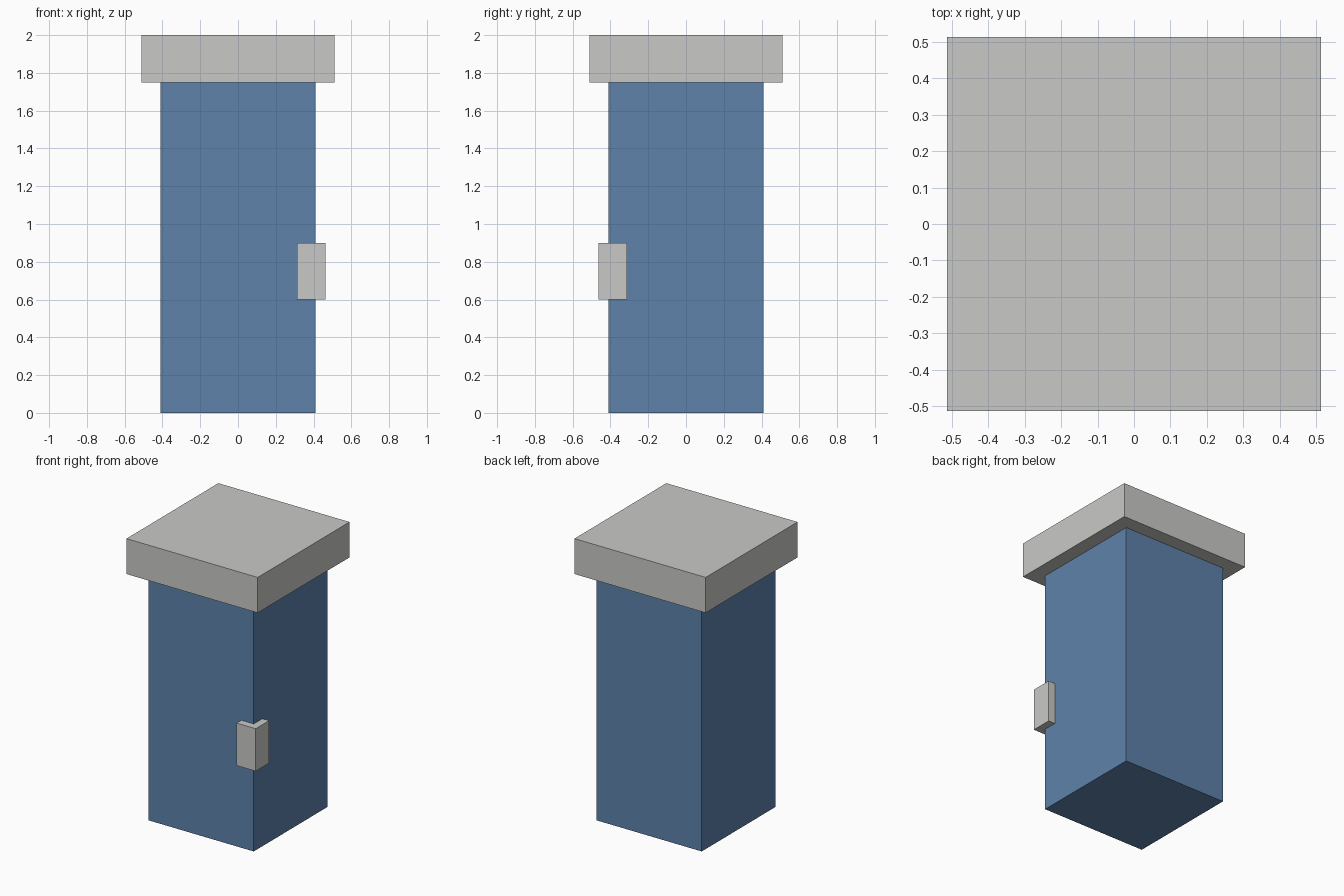
import bpy

old = bpy.data.objects.get("Cube")
if old:
    bpy.data.objects.remove(old, do_unlink=True)


def make_material(name, color):
    mat = bpy.data.materials.new(name)
    mat.use_nodes = True
    mat.diffuse_color = (*color, 1)
    mat.node_tree.nodes["Principled BSDF"].inputs["Base Color"].default_value = (*color, 1)
    return mat


def make_box(name, x, y, bottom, top, width, mat):
    """Square box centred on x, y, spanning bottom to top."""
    bpy.ops.mesh.primitive_cube_add(size=1, location=(x, y, (bottom + top) / 2))
    box = bpy.context.object
    box.name = box.data.name = name
    box.scale = (width, width, top - bottom)
    bpy.ops.object.transform_apply(location=False, rotation=False, scale=True)
    box.data.materials.append(mat)
    return box


blue = make_material("muted blue", (0.114, 0.223, 0.407))
grey = make_material("light grey", (0.584, 0.584, 0.571))

# Square column
make_box("column", 0, 0, 0, 1.75, 0.82, blue)
# Overhanging cap
make_box("cap", 0, 0, 1.75, 2, 1.024, grey)
# Small block wrapped around the front left edge
make_box("corner_block", 0.387, -0.387, 0.6, 0.9, 0.15, grey)
